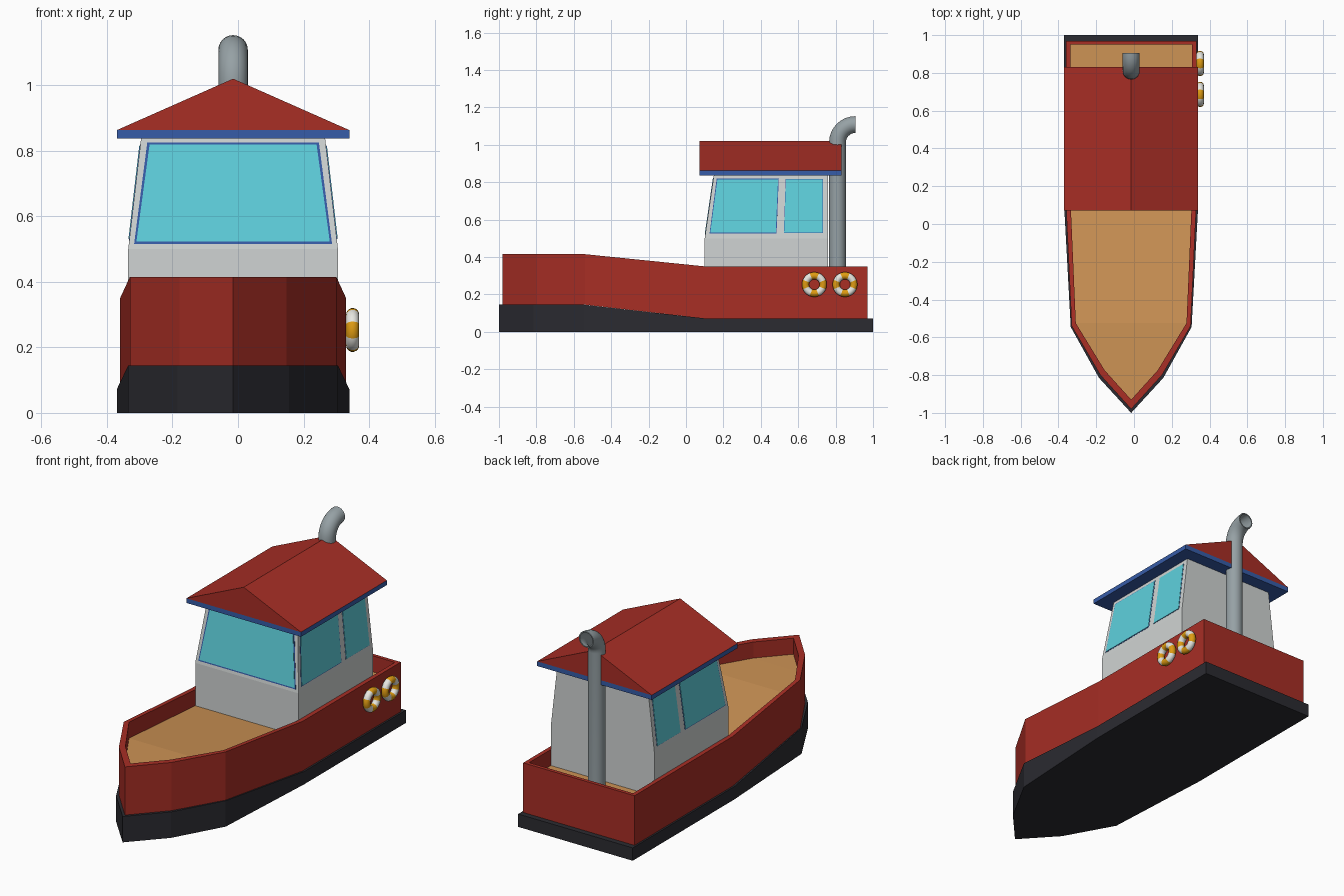
import bpy, bmesh, math
from mathutils import Vector

if "Cube" in bpy.data.objects:
    bpy.data.objects.remove(bpy.data.objects["Cube"])

CX = -0.015  # hull centreline


def material(name, r, g, b):
    m = bpy.data.materials.new(name)
    lin = [((c / 255 + 0.055) / 1.055) ** 2.4 for c in (r, g, b)]
    m.diffuse_color = (*lin, 1)
    m.use_nodes = True
    m.node_tree.nodes["Principled BSDF"].inputs["Base Color"].default_value = m.diffuse_color
    return m


RED = material("red paint", 168, 46, 37)
BLACK = material("black hull", 43, 43, 49)
TAN = material("wood deck", 205, 147, 85)
GREY = material("cabin grey", 208, 212, 211)
BLUE = material("blue trim", 54, 92, 168)
CYAN = material("window cyan", 94, 208, 220)
STEEL = material("steel pipe", 150, 161, 165)
YELLOW = material("ring yellow", 222, 155, 18)
WHITE = material("ring white", 236, 236, 230)


def build(name, verts, faces, mats):
    """Mesh object from points relative to the centreline."""
    me = bpy.data.meshes.new(name)
    me.from_pydata([(v[0] + CX, v[1], v[2]) for v in verts], [], faces)
    bm = bmesh.new()
    bm.from_mesh(me)
    bmesh.ops.remove_doubles(bm, verts=bm.verts, dist=1e-5)
    bmesh.ops.recalc_face_normals(bm, faces=bm.faces)
    bm.to_mesh(me)
    bm.free()
    for m in mats:
        me.materials.append(m)
    ob = bpy.data.objects.new(name, me)
    bpy.context.collection.objects.link(ob)
    return ob


def skin(rings, cap=True):
    """Join equal point loops with quads, capping both ends."""
    n = len(rings[0])
    verts = [p for r in rings for p in r]
    faces = [(k * n + i, k * n + (i + 1) % n, (k + 1) * n + (i + 1) % n, (k + 1) * n + i)
             for k in range(len(rings) - 1) for i in range(n)]
    if cap:
        faces += [tuple(range(n)), tuple(range((len(rings) - 1) * n, len(rings) * n))]
    return verts, faces


def sheer(y):
    """0 along the stern, rising to 1 at the bow."""
    return min(1, max(0, (0.1 - y) / 0.64))


def rail(y):
    return 0.35 + 0.065 * sheer(y)


def belt(y):
    return 0.072 + 0.073 * sheer(y)


def deck_z(y):
    return rail(y) - 0.09


def loop(half, zf):
    """Closed plan outline from stern-to-bow (y, half width) pairs."""
    pts = [(w, y, zf(y)) for y, w in half]
    return pts + [(-w, y, zf(y)) for y, w in reversed(half[:-1])]


def strips(n):
    """Station-by-station faces that fill an outline of n points."""
    m = n // 2
    return [(i, i + 1, n - 2 - i, n - 1 - i) for i in range(m - 1)] + [(m - 1, m, m + 1)]


# Hull: black lower body, red bulwark, wooden deck
base = [(1, .355), (.1, .355), (-.545, .32), (-.815, .17), (-1, 0)]
outer = [(.97, .345), (.1, .345), (-.54, .315), (-.8, .163), (-.98, 0)]
inner = [(.95, .322), (.1, .32), (-.525, .293), (-.775, .14), (-.93, 0)]

v, f = skin([loop(base, lambda y: 0), loop(base, belt)], cap=False)
n = 2 * len(base) - 1
f += strips(n) + [tuple(i + n for i in s) for s in strips(n)]
build("lower_hull", v, f, [BLACK])

v, f = skin([loop(outer, belt), loop(outer, rail), loop(inner, rail), loop(inner, deck_z)], cap=False)
build("bulwark", v, f, [RED])
deck = build("deck", loop(inner, deck_z), strips(n), [TAN])
for p in deck.data.polygons:
    if p.normal.z < 0:
        p.flip()

# Cabin: straight lower walls, upper walls leaning in
def cabin_ring(w, y0, z):
    return [(-w, y0, z), (w, y0, z), (w, .758, z), (-w, .758, z)]


v, f = skin([cabin_ring(.32, .1, .25), cabin_ring(.32, .1, .5), cabin_ring(.28, .15, .845)])
build("cabin", v, f, [GREY])


# Windows: thin panes over slightly larger blue frames
def plate(name, pts, out, thick, mat):
    pts = [Vector(p) for p in pts]
    out = Vector(out).normalized()
    v, f = skin([[p - out * .003 for p in pts], [p + out * thick for p in pts]])
    build(name, v, f, [mat])


def window(name, corners, place, out, border):
    """corners: 2D (u, z) loop; place maps them onto the wall."""
    cu = sum(c[0] for c in corners) / 4
    cz = sum(c[1] for c in corners) / 4
    big = [(u + math.copysign(border, u - cu), z + math.copysign(border, z - cz)) for u, z in corners]
    plate(name + "_frame", [place(*c) for c in big], out, .001, BLUE)
    plate(name + "_pane", [place(*c) for c in corners], out, .003, CYAN)


window("front_window", [(-.295, .523), (.295, .523), (.255, .818), (-.255, .818)],
       lambda u, z: (u, .1 + (z - .5) * .05 / .345, z), (0, -.345, .05), .007)
for side, s in (("right", 1), ("left", -1)):
    def wall(u, z):
        return (s * (.32 - (z - .5) * .04 / .345), u, z)
    window(side + "_fore_window", [(.13, .53), (.48, .53), (.492, .815), (.168, .815)],
           wall, (s * .345, 0, .04), .004)
    window(side + "_aft_window", [(.525, .53), (.73, .53), (.73, .815), (.535, .815)],
           wall, (s * .345, 0, .04), .002)

# Roof: blue eave slab with a red gable
def slab(y):
    return [(-.355, y, .837), (.355, y, .837), (.355, y, .863), (-.355, y, .863)]


build("roof_eave", *skin([slab(.072), slab(.832)]), [BLUE])
build("roof_gable", *skin([[(-.355, y, .863), (.355, y, .863), (0, y, 1.02)] for y in (.072, .832)]), [RED])

# Exhaust pipe: hollow tube with an elbow pointing aft
path = [(.81, .25, 0)]
for k in range(9):
    a = math.radians(90 * k / 8)
    path.append((.905 - .095 * math.cos(a), 1.013 + .095 * math.sin(a), a))


def tube(r):
    return [[(r * math.cos(t), y + r * math.sin(t) * math.cos(a), z - r * math.sin(t) * math.sin(a))
             for t in (2 * math.pi * i / 24 for i in range(24))] for y, z, a in path]


out_r, in_r = tube(.045), tube(.039)
v, f = skin(out_r + in_r[::-1] + [out_r[0]], cap=False)
pipe = build("exhaust_pipe", v, f, [STEEL])

# Life rings: eight alternating yellow and white sectors
rings = []
for name, cy in (("fore_life_ring", .686), ("aft_life_ring", .85)):
    loops = []
    for i in range(33):
        a = 2 * math.pi * i / 32
        loops.append([(.365 + .02 * math.cos(b), cy + (.047 + .02 * math.sin(b)) * math.cos(a),
                       .253 + (.047 + .02 * math.sin(b)) * math.sin(a))
                      for b in (2 * math.pi * j / 14 for j in range(14))])
    ring = build(name, *skin(loops, cap=False), [WHITE, YELLOW])
    for p in ring.data.polygons:
        a = math.atan2(p.center.z - .253, p.center.y - cy)
        p.material_index = int(math.floor((a + math.pi / 8) / (math.pi / 4))) % 2 == 0
    rings.append(ring)

for ob in [pipe] + rings:
    bpy.ops.object.select_all(action='DESELECT')
    ob.select_set(True)
    bpy.context.view_layer.objects.active = ob
    bpy.ops.object.shade_smooth_by_angle(angle=math.radians(40))
